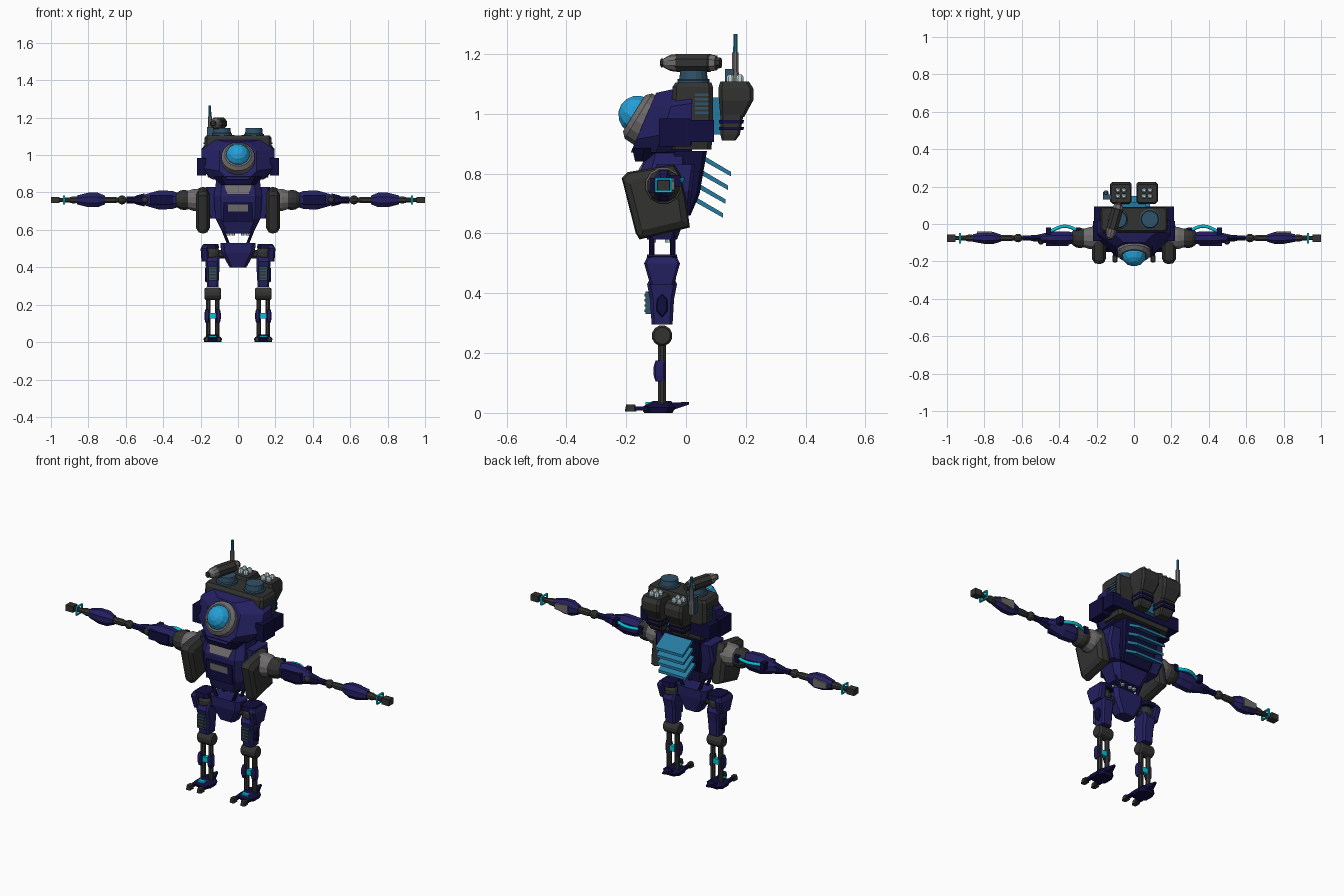
import bpy, bmesh, math
from mathutils import Vector


def mat(name, r, g, b):
    m = bpy.data.materials.new(name)
    m.diffuse_color = [(c / 255 / 12.92 if c < 10 else ((c / 255 + .055) / 1.055) ** 2.4) for c in (r, g, b)] + [1]
    return m


PURPLE = mat("purple", 36, 32, 98)
NAVY = mat("navy", 17, 14, 62)
DARK = mat("charcoal", 50, 50, 49)
GREY = mat("grey", 112, 108, 109)
TEAL = mat("dull_teal", 48, 82, 104)
BLUE = mat("blue", 38, 122, 160)
EYE = mat("bright_blue", 36, 160, 215)
CYAN = mat("cyan", 0, 200, 220)
WHITE = mat("pale_white", 195, 220, 225)


def finish(ob, m, both):
    bpy.context.collection.objects.link(ob)
    ob.data.materials.append(m)
    if both:  # mirrored copy on the other side
        ob.modifiers.new("mirror", "MIRROR")
    return ob


def loft(name, sections, m, both=False):
    """Skin a row of equal-length closed point rings and cap the ends."""
    bm = bmesh.new()
    rings = [[bm.verts.new(p) for p in s] for s in sections]
    for a, b in zip(rings, rings[1:]):
        for i in range(len(a)):
            j = (i + 1) % len(a)
            bm.faces.new((a[i], a[j], b[j], b[i]))
    bm.faces.new(rings[0][::-1])
    bm.faces.new(rings[-1])
    bmesh.ops.recalc_face_normals(bm, faces=bm.faces)
    me = bpy.data.meshes.new(name)
    bm.to_mesh(me)
    bm.free()
    return finish(bpy.data.objects.new(name, me), m, both)


def box(name, x, y, z, m, both=False):
    return loft(name, [[(x[0], y[0], h), (x[1], y[0], h), (x[1], y[1], h), (x[0], y[1], h)] for h in z], m, both)


def stack(name, rows, m, cut=.25, both=False):
    """Chamfered blocks stacked upward: rows of (z, x0, x1, y0, y1)."""
    secs = []
    for z, x0, x1, y0, y1 in rows:
        c = cut * min(x1 - x0, y1 - y0)
        secs.append([(x0 + c, y0, z), (x1 - c, y0, z), (x1, y0 + c, z), (x1, y1 - c, z),
                     (x1 - c, y1, z), (x0 + c, y1, z), (x0, y1 - c, z), (x0, y0 + c, z)])
    return loft(name, secs, m, both)


def turn(name, origin, axis, rows, m, n=8, both=False):
    """Rounded part along an axis: rows of (distance, radius[, second radius])."""
    o, a = Vector(origin), Vector(axis).normalized()
    u = a.cross(Vector((0, 0, 1))) if abs(a.z) < .9 else Vector((1, 0, 0))
    u.normalize()
    v = a.cross(u)
    secs = []
    for r in rows:
        ang = [2 * math.pi * (i + .5) / n for i in range(n)]
        secs.append([o + a * r[0] + u * r[1] * math.cos(t) + v * r[-1] * math.sin(t) for t in ang])
    return loft(name, secs, m, both)


def ball(name, c, r, m, axis=(0, 0, 1), n=12, both=False):
    rows = [(-r * math.cos(math.pi * i / 8), r * max(.02, math.sin(math.pi * i / 8))) for i in range(9)]
    return turn(name, c, axis, rows, m, n, both)


X, Y, Z = (1, 0, 0), (0, 1, 0), (0, 0, 1)


# Head: sheared octagonal shell, rear block, cheeks
def head_ring(w, z0, z1, c, yb, yt):
    pts = [(-w + c, z0), (w - c, z0), (w, z0 + c), (w, z1 - c), (w - c, z1), (-w + c, z1), (-w, z1 - c), (-w, z0 + c)]
    return [(x, yb + (yt - yb) * (z - z0) / (z1 - z0), z) for x, z in pts]


loft("head_shell", [head_ring(.10, .87, 1.07, .045, -.185, -.10), head_ring(.195, .87, 1.085, .06, -.10, -.03),
                    head_ring(.195, .875, 1.085, .05, .02, .02)], PURPLE)
stack("head_rear_block", [(.88, -.16, .16, -.05, .085), (.95, -.18, .18, -.05, .09), (1.09, -.18, .18, -.045, .09),
                          (1.105, -.17, .17, -.035, .085)], DARK, .1)
box("cheek", (.17, .22), (-.09, .015), (.89, .985), NAVY, True)
box("rear_cheek", (.16, .215), (.013, .093), (.905, .98), NAVY, True)
box("rear_band", (-.16, .16), (.07, .093), (.905, .97), NAVY)
stack("chin", [(.84, -.09, .09, -.17, -.06), (.885, -.13, .13, -.18, .02)], NAVY, .2)
for i in range(5):
    box("side_vent", (.17, .184), (.03, .075), (1.0 + i * .015, 1.007 + i * .015), TEAL, True)

# Eye with tilted rim
tilt = (0, -.85, .52)
turn("eye_rim", (0, -.155, .99), tilt, [(-.035, .092), (.005, .09), (.022, .072)], GREY, 16)
ball("eye", (0, -.16, .995), .067, EYE, tilt, 12)

# Torso, chest panels and pelvis
stack("torso", [(.58, -.08, .08, -.13, -.03), (.66, -.12, .12, -.155, 0), (.78, -.13, .13, -.165, .02),
                (.84, -.12, .12, -.14, .02), (.92, -.11, .11, -.12, .02)], PURPLE, .2)
stack("torso_flank", [(.66, .09, .15, -.09, .01), (.74, .1, .18, -.1, .02), (.83, .1, .17, -.1, .03)], PURPLE, .15, True)
stack("backpack", [(.66, -.09, .09, -.05, .015), (.73, -.105, .105, -.05, .045), (.875, -.12, .12, -.05, .07)], NAVY, .1)
loft("upper_chest_panel", [[(-.06, y, .79), (.06, y, .79), (.075, y + .035, .85), (-.075, y + .035, .85)]
                           for y in (-.172, -.14)], GREY)
loft("lower_chest_panel", [[(-.05, y + .006, .66), (.05, y + .006, .66), (.055, y, .735), (-.055, y, .735)]
                           for y in (-.171, -.14)], GREY)
box("chest_trim", (-.08, .08), (-.168, -.14), (.645, .75), NAVY)
stack("pelvis", [(.4, -.045, .045, -.11, -.04), (.48, -.09, .09, -.13, -.03), (.53, -.095, .095, -.13, -.03)], PURPLE, .2)
for y in (-.115, -.045):
    turn("waist_strut", (.045, y, .51), (.4, 0, 1), [(0, .01), (.1, .01)], NAVY, 6, True)
for x in (.025, .05):
    for y in (-.11, -.06):
        turn("waist_pin", (x, y, .57), Z, [(0, .011), (.05, .011), (.08, .008)], WHITE, 8, True)

# Back cooling fins
for i in range(4):
    z = .868 - i * .046
    y = .065 - i * .009
    loft("back_fin", [[(x, y - .02, z), (x, y + .085, z - .062), (x, y + .085, z - .077), (x, y - .02, z - .018)]
                      for x in (-.085, .085)], BLUE)

# Shoulder shields
shield = [(-.215, .785), (-.195, .805), (-.04, .83), (-.02, .80), (.0, .715), (.013, .62), (-.155, .58), (-.168, .60)]


def shield_ring(x, s):
    return [(x, -.1 + (y + .1) * s, .705 + (z - .705) * s) for y, z in shield]


loft("shoulder_shield", [shield_ring(.15, .75), shield_ring(.165, .95), shield_ring(.185, 1),
                         shield_ring(.21, .95), shield_ring(.225, .75)], DARK, True)

# Arms: all segments share one axis line
arm = (0, -.075, .76)
turn("shoulder_collar", arm, X, [(.2, .062), (.235, .062), (.27, .05)], GREY, 12, True)
ball("shoulder_ball", (.288, -.075, .76), .056, DARK, X, 12, True)
turn("upper_arm", arm, X, [(.32, .03, .04), (.35, .038, .052), (.42, .038, .056), (.48, .028, .038), (.52, .018, .024)],
     PURPLE, 8, True)
box("upper_arm_plate", (.35, .47), (-.118, -.09), (.735, .785), NAVY, True)
ball("elbow_pivot", (.497, -.09, .76), .02, DARK, Y, 8, True)
turn("elbow_link", arm, X, [(.5, .02, .035), (.54, .02, .025), (.555, .016, .018), (.595, .016, .018)], NAVY, 6, True)
ball("elbow_ball", (.62, -.075, .76), .024, DARK, X, 10, True)
turn("forearm_rod", arm, X, [(.64, .014), (.66, .018), (.705, .018), (.73, .014)], DARK, 8, True)
turn("forearm", arm, X, [(.71, .02, .025), (.75, .034, .042), (.8, .034, .042), (.86, .022, .026)], PURPLE, 8, True)
loft("forearm_plate", [[(.76, y, .735), (.84, y, .745), (.84, y, .775), (.76, y, .785)] for y in (-.05, -.039)], GREY, True)
turn("wrist", arm, X, [(.85, .018), (.885, .02), (.905, .014), (.955, .012)], DARK, 8, True)
box("hand", (.955, 1.0), (-.095, -.055), (.743, .777), DARK, True)
for z in (.737, .779):
    box("wrist_ring_bar", (.925, .935), (-.103, -.047), (z, z + .006), CYAN, True)
for y in (-.103, -.053):
    box("wrist_ring_side", (.925, .935), (y, y + .006), (.737, .785), CYAN, True)

# Glowing hose behind the upper arm
cu = bpy.data.curves.new("arm_hose", "CURVE")
cu.dimensions = "3D"
cu.bevel_depth, cu.bevel_resolution, cu.resolution_u = .009, 1, 5
sp = cu.splines.new("BEZIER")
sp.bezier_points.add(2)
for p, co in zip(sp.bezier_points, [(.29, -.04, .775), (.37, -.012, .78), (.45, -.04, .775)]):
    p.co, p.handle_left_type, p.handle_right_type = co, "AUTO", "AUTO"
finish(bpy.data.objects.new("arm_hose", cu), CYAN, True)
for x in (.285, .445):
    box("hose_clamp", (x, x + .025), (-.055, -.018), (.755, .795), NAVY, True)

# Legs
ball("hip_ball", (.14, -.08, .47), .046, DARK, X, 12, True)
turn("hip_axle", (0, -.08, .47), X, [(.06, .025), (.12, .025)], DARK, 8, True)
stack("hip_cover", [(.43, .155, .195, -.12, -.04), (.5, .16, .2, -.14, -.02), (.52, .16, .19, -.13, -.03)], PURPLE, .2, True)
stack("hip_cap", [(.5, .1, .19, -.135, -.025), (.525, .105, .185, -.13, -.03)], NAVY, .2, True)
stack("thigh", [(.295, .105, .165, -.115, -.045), (.38, .1, .17, -.12, -.04), (.43, .1, .175, -.13, -.03),
                (.47, .1, .17, -.11, -.05)], PURPLE, .15, True)
turn("thigh_badge", (.165, -.08, .36), X, [(0, .022, .042), (.012, .018, .035)], NAVY, 6, True)
box("thigh_front_plate", (.112, .158), (-.135, -.11), (.33, .405), TEAL, True)
for i in range(4):
    box("thigh_slat", (.117, .153), (-.138, -.13), (.338 + i * .017, .346 + i * .017), DARK, True)
turn("knee", (.09, -.08, .258), X, [(0, .028), (.01, .035), (.08, .035), (.09, .028)], DARK, 12, True)
for x in (.111, .159):
    turn("shin_rod", (x, -.08, .03), Z, [(0, .014), (.21, .014)], DARK, 8, True)
for x in (.092, .153):
    stack("shin_guard", [(.105, x + .004, x + .022, -.102, -.07), (.125, x, x + .026, -.108, -.07),
                         (.155, x, x + .026, -.108, -.07), (.175, x + .004, x + .022, -.102, -.07)], PURPLE, .2, True)
box("shin_light", (.118, .152), (-.095, -.07), (.125, .155), CYAN, True)

# Feet
stack("foot", [(0, .09, .18, -.14, -.045), (.018, .085, .185, -.15, -.035), (.04, .11, .16, -.11, -.05)], NAVY, .25, True)
loft("heel_spur", [[(.11, -.05, .008), (.16, -.05, .008), (.16, -.05, .035), (.11, -.05, .035)],
                   [(.13, .01, .028), (.14, .01, .028), (.14, .01, .036), (.13, .01, .036)]], NAVY, True)
for x in (.102, .168):
    box("toe_bar", (x - .01, x + .01), (-.185, -.12), (.008, .022), NAVY, True)
    stack("toe_tip", [(.004, x - .014, x + .014, -.205, -.165), (.028, x - .011, x + .011, -.2, -.17)], DARK, .2, True)
box("foot_light", (.115, .155), (-.135, -.105), (.025, .036), CYAN, True)

# Missile pods on the back
box("pod_bracket", (-.065, .065), (.085, .118), (.93, 1.055), BLUE)
stack("pod_lower", [(.91, .035, .105, .12, .165), (.93, .03, .11, .115, .18), (1.01, .025, .115, .115, .195)], DARK, .12, True)
for z in (.945, .968):
    stack("pod_band", [(z, .024, .116, .11, .192), (z + .011, .024, .116, .11, .194)], NAVY, .12, True)
stack("pod_upper", [(.99, .028, .112, .115, .195), (1.045, .013, .127, .11, .225), (1.085, .013, .127, .108, .225),
                    (1.108, .018, .122, .115, .21)], DARK, .1, True)
for x in (.054, .086):
    for y in (.148, .18):
        turn("missile", (x, y, 1.1), Z, [(0, .014), (.022, .014), (.032, .007)], WHITE, 8, True)

# Antenna
box("antenna_mount", (-.165, -.12), (.13, .158), (1.06, 1.15), TEAL)
turn("antenna_base", (-.15, .165, 1.06), Z, [(0, .016), (.06, .016), (.08, .012), (.145, .012)], GREY, 8)
turn("antenna_tip", (-.15, .165, 1.2), Z, [(0, .008), (.066, .007)], BLUE, 8)

# Roof hatch and turret gun
turn("roof_hatch", (.085, .025, 1.1), Z, [(0, .055), (.012, .055), (.015, .048), (.045, .045)], TEAL, 16)
turn("turret_base", (-.085, .025, 1.1), Z, [(0, .055), (.015, .055), (.018, .048), (.045, .045)], TEAL, 16)
gun, aim = (-.105, .02, 1.17), (-.28, -1, 0)
turn("gun_body", gun, aim, [(-.07, .025), (-.06, .033), (.045, .033), (.055, .028)], DARK, 8)
turn("gun_muzzle", gun, aim, [(.05, .03), (.075, .027), (.097, .016)], GREY, 10)
turn("gun_bore", gun, aim, [(.09, .012), (.105, .016), (.108, .012)], DARK, 8)
turn("gun_collar", gun, aim, [(-.085, .026), (-.066, .03)], GREY, 8)
turn("gun_breech", gun, aim, [(-.1, .018), (-.08, .022)], DARK, 8)
